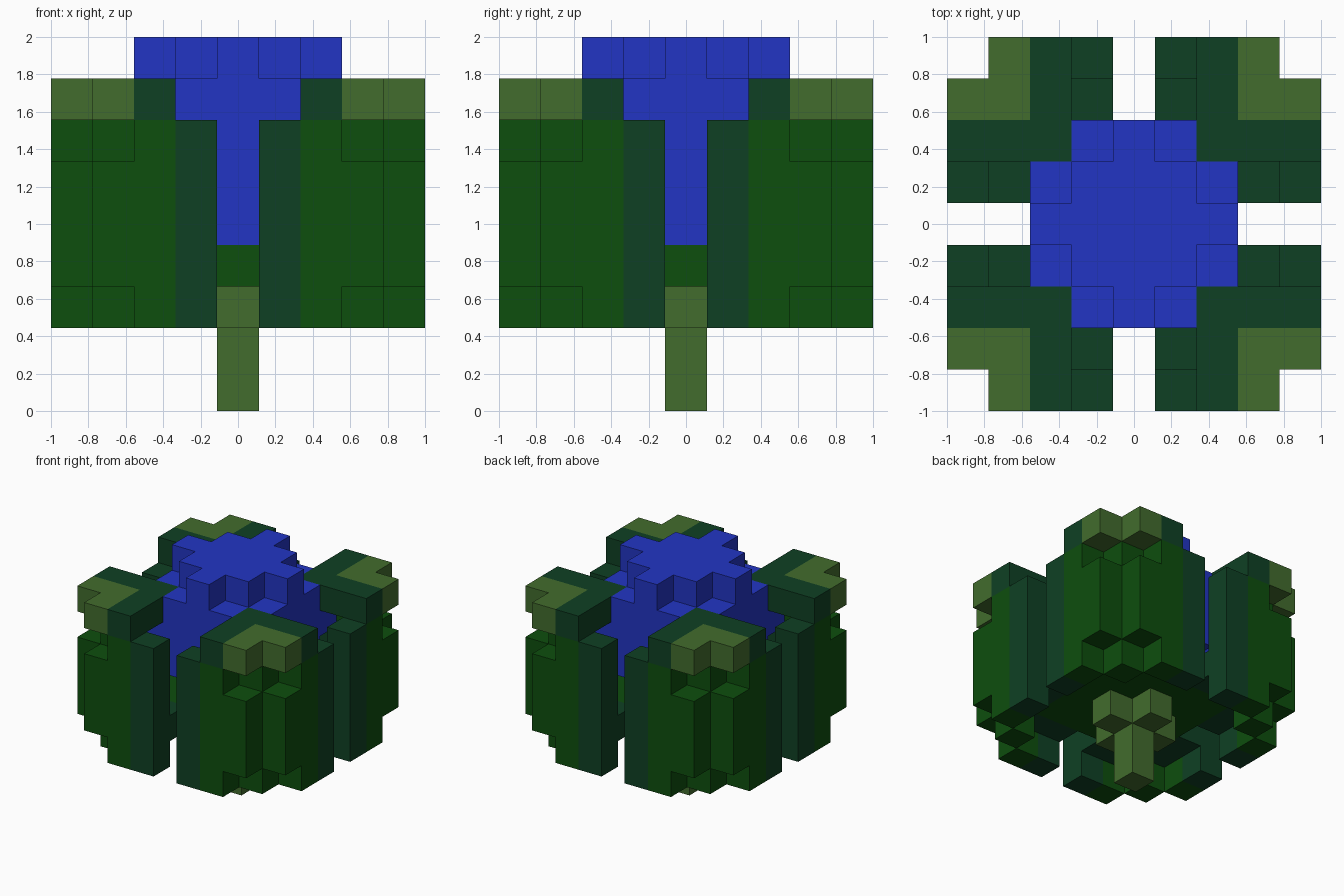
import bpy
import bmesh
from mathutils import Vector

cube = bpy.data.objects.get("Cube")
if cube:
    bpy.data.objects.remove(cube, do_unlink=True)

U = 2 / 9  # edge of one block


def srgb(r, g, b):
    def lin(c):
        c /= 255
        return c / 12.92 if c <= 0.04045 else ((c + 0.055) / 1.055) ** 2.4
    return (lin(r), lin(g), lin(b), 1)


def material(name, colour):
    m = bpy.data.materials.new(name)
    m.use_nodes = True
    m.diffuse_color = colour
    bsdf = next(n for n in m.node_tree.nodes if n.type == 'BSDF_PRINCIPLED')
    bsdf.inputs["Base Color"].default_value = colour
    bsdf.inputs["Roughness"].default_value = 0.9
    return m


BLUE = material("berry blue", srgb(34, 53, 196))
GREEN = material("leaf green", srgb(13, 78, 13))
TEAL = material("leaf edge dark green", srgb(15, 64, 36))
LIGHT = material("pale green", srgb(66, 108, 45))


def box(xs, ys, zs):
    """All block positions in inclusive index ranges."""
    return {(x, y, z) for x in range(xs[0], xs[1] + 1)
            for y in range(ys[0], ys[1] + 1)
            for z in range(zs[0], zs[1] + 1)}


def diagonal(cells):
    """Add the reflection across the leaf's diagonal."""
    return cells | {(y, x, z) for x, y, z in cells}


parts = {}  # part name -> {block: material}

# Round berry in the middle, five blocks across
parts["berry"] = {(x, y, z): BLUE for x, y, z in box((-2, 2), (-2, 2), (4, 8))
                  if x * x + y * y + (z - 6) ** 2 <= 8}

# Flat base under the berry
parts["base"] = {c: GREEN for c in box((-2, 2), (-2, 2), (3, 3))}

# Stem with a cross-shaped collar
stem = box((0, 0), (0, 0), (0, 2)) | box((-1, 1), (0, 0), (2, 2)) | box((0, 0), (-1, 1), (2, 2))
parts["stem"] = {c: LIGHT for c in stem}

# One leaf: curved wall, dark side edges, floor links and a curled tip
leaf = {}
wall = box((2, 2), (4, 4), (2, 6)) | box((3, 3), (3, 3), (2, 6)) | box((3, 3), (4, 4), (3, 5))
leaf.update({c: GREEN for c in diagonal(wall)})
edge = box((1, 1), (4, 4), (2, 6)) | box((1, 2), (3, 3), (3, 3))
leaf.update({c: TEAL for c in diagonal(edge)})
leaf.update({c: TEAL for c in diagonal(box((2, 2), (2, 4), (7, 7)))})
leaf.update({c: LIGHT for c in diagonal(box((3, 3), (3, 4), (7, 7)))})

# Mirror the leaf into the four corners
for sx, side in ((1, "left"), (-1, "right")):
    for sy, end in ((-1, "front"), (1, "back")):
        parts[f"{end}_{side}_leaf"] = {(sx * x, sy * y, z): m for (x, y, z), m in leaf.items()}

filled = {c for cells in parts.values() for c in cells}


def build(name, cells):
    """Mesh the outer faces of a part's blocks."""
    bm = bmesh.new()
    mats = list(dict.fromkeys(cells.values()))
    for (x, y, z), m in cells.items():
        centre = Vector((x, y, z + 0.5))
        for axis in range(3):
            for s in (-1, 1):
                n = Vector((0, 0, 0))
                n[axis] = s
                if (x + int(n.x), y + int(n.y), z + int(n.z)) in filled:
                    continue
                a = Vector((0, 0, 0))
                a[(axis + 1) % 3] = 1
                b = n.cross(a)
                corners = [(centre + (n + a * i + b * j) / 2) * U
                           for i, j in ((-1, -1), (1, -1), (1, 1), (-1, 1))]
                face = bm.faces.new([bm.verts.new(p) for p in corners])
                face.material_index = mats.index(m)
    bmesh.ops.remove_doubles(bm, verts=bm.verts, dist=0.001)
    mesh = bpy.data.meshes.new(name)
    bm.to_mesh(mesh)
    bm.free()
    for m in mats:
        mesh.materials.append(m)
    bpy.context.scene.collection.objects.link(bpy.data.objects.new(name, mesh))


for part_name, part_cells in parts.items():
    build(part_name, part_cells)
